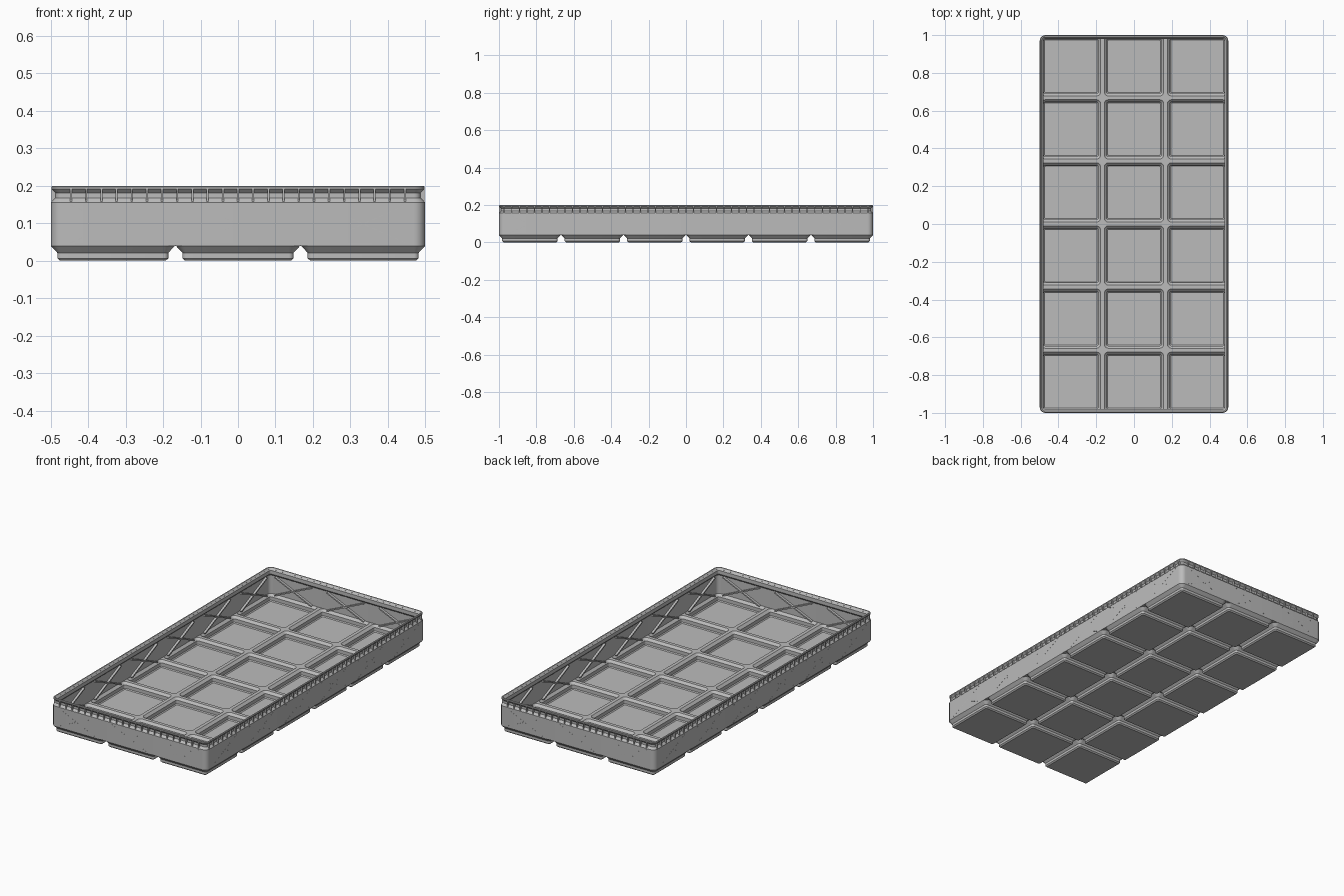
import bpy, bmesh, math
from mathutils import Matrix, Vector

if "Cube" in bpy.data.objects:
    bpy.data.objects.remove(bpy.data.objects["Cube"])

PITCH = 0.334             # cell spacing
NX, NY = 3, 6
HX, HY = 0.499, 1.0       # outer half sizes
R = 0.03                  # outer corner radius
SEG = 6

grey = bpy.data.materials.new("plain grey")
grey.diffuse_color = (0.5, 0.5, 0.5, 1)
grey.use_nodes = True
grey.node_tree.nodes["Principled BSDF"].inputs["Base Color"].default_value = grey.diffuse_color


def finish(name, bm, smooth=True):
    bmesh.ops.remove_doubles(bm, verts=bm.verts[:], dist=1e-5)
    bmesh.ops.recalc_face_normals(bm, faces=bm.faces[:])
    me = bpy.data.meshes.new(name)
    bm.to_mesh(me)
    bm.free()
    me.materials.append(grey)
    ob = bpy.data.objects.new(name, me)
    bpy.context.collection.objects.link(ob)
    if smooth:
        bpy.ops.object.select_all(action='DESELECT')
        ob.select_set(True)
        bpy.context.view_layer.objects.active = ob
        bpy.ops.object.shade_smooth_by_angle(angle=math.radians(30))
    return ob


def rounded_loop(bm, x0, x1, y0, y1, z, radii):
    """Rectangle with its own radius per corner, counter-clockwise."""
    corners = [(x1, y1, -1, -1), (x0, y1, 1, -1), (x0, y0, 1, 1), (x1, y0, -1, 1)]
    loop = []
    for k, (x, y, sx, sy) in enumerate(corners):
        r = radii[k]
        for i in range(SEG + 1):
            a = math.pi / 2 * (k + i / SEG)
            loop.append(bm.verts.new((x + sx * r + r * math.cos(a),
                                      y + sy * r + r * math.sin(a), z)))
    return loop


def bridge(bm, a, b):
    n = len(a)
    for i in range(n):
        j = (i + 1) % n
        bm.faces.new((a[i], a[j], b[j], b[i]))


# Grid base: each cell is a hollow stepped foot with a pocket inside
FOOT = [(0.141, 0.0, 0.006), (0.148, 0.0065, 0.0125), (0.148, 0.021, 0.0125),
        (0.165, 0.039, R)]
POCKET = [(0.157, 0.047, 0.021), (0.144, 0.034, 0.009), (0.144, 0.014, 0.009),
          (0.139, 0.009, 0.005)]
bm = bmesh.new()
for ix in range(NX):
    for iy in range(NY):
        cx = (ix - (NX - 1) / 2) * PITCH
        cy = (iy - (NY - 1) / 2) * PITCH
        right, left = ix == NX - 1, ix == 0
        back, front = iy == NY - 1, iy == 0
        outer = [right and back, left and back, left and front, right and front]
        # square seam between cells, rounded only at the tray corners
        seam = [R if o else 0.0 for o in outer]

        def ring(h, z, radii):
            return rounded_loop(bm, max(cx - h, -HX), min(cx + h, HX),
                                max(cy - h, -HY), min(cy + h, HY), z, radii)
        loops = [ring(h, z, [r] * 4) for h, z, r in FOOT]
        loops += [ring(PITCH / 2, z, seam) for z in (0.04, 0.047)]
        loops += [ring(h, z, [r] * 4) for h, z, r in POCKET]
        for a, b in zip(loops, loops[1:]):
            bridge(bm, a, b)
        bm.faces.new(loops[0][::-1])
        bm.faces.new(loops[-1])
finish("grid_base", bm)

# Thin wall whose upper lip kinks inward, leaving a groove outside
WALL = [(0, 0.04), (0, 0.156), (0.012, 0.168), (0.012, 0.181), (0.001, 0.192),
        (0.001, 0.197), (0.003, 0.199), (0.009, 0.199), (0.02, 0.186),
        (0.02, 0.165), (0.008, 0.153), (0.008, 0.042)]
bm = bmesh.new()
loops = [rounded_loop(bm, -HX + d, HX - d, -HY + d, HY - d, z, [R - d] * 4)
         for d, z in WALL]
for a, b in zip(loops, loops[1:] + loops[:1]):
    bridge(bm, a, b)
finish("outer_wall", bm)

# The four sides: rotation, distance to wall, half length, cell count
SIDES = [(Matrix.Rotation(k * math.pi / 2, 4, 'Z'),) +
         ((HY, HX, NX) if k % 2 == 0 else (HX, HY, NY)) for k in range(4)]


def box(bm, rot, centre, size, tilt=0.0):
    m = (rot @ Matrix.Translation(centre) @ Matrix.Rotation(tilt, 4, 'Y')
         @ Matrix.Diagonal(Vector(size).to_4d()))
    bmesh.ops.create_cube(bm, size=1, matrix=m)


braces, seams, ribs = bmesh.new(), bmesh.new(), bmesh.new()
for rot, dist, half, cells in SIDES:
    for c in range(cells):
        u = (c - (cells - 1) / 2) * PITCH
        for s in (-1, 1):
            w, h = 0.235, 0.105
            tilt = s * math.atan2(h, w)
            # Crossed braces on the inside of the wall
            box(braces, rot, (u, -dist + 0.0125, 0.098),
                (math.hypot(w, h), 0.017, 0.007), tilt)
            # Fine dashed seams on the outside
            for i in range(12):
                t = (i + 0.5) / 12 - 0.5
                box(seams, rot, (u + t * w, -dist + 0.0005, 0.098 - s * t * h),
                    (0.012, 0.002, 0.0015), tilt)
    # Small upright ribs across the lip groove
    n = int((half - 0.02) / 0.0405)
    for i in range(-n, n + 1):
        box(ribs, rot, (i * 0.0405, -dist + 0.0085, 0.175), (0.005, 0.014, 0.036))
finish("cross_braces", braces, False)
finish("wall_seams", seams, False)
finish("lip_ribs", ribs, False)
